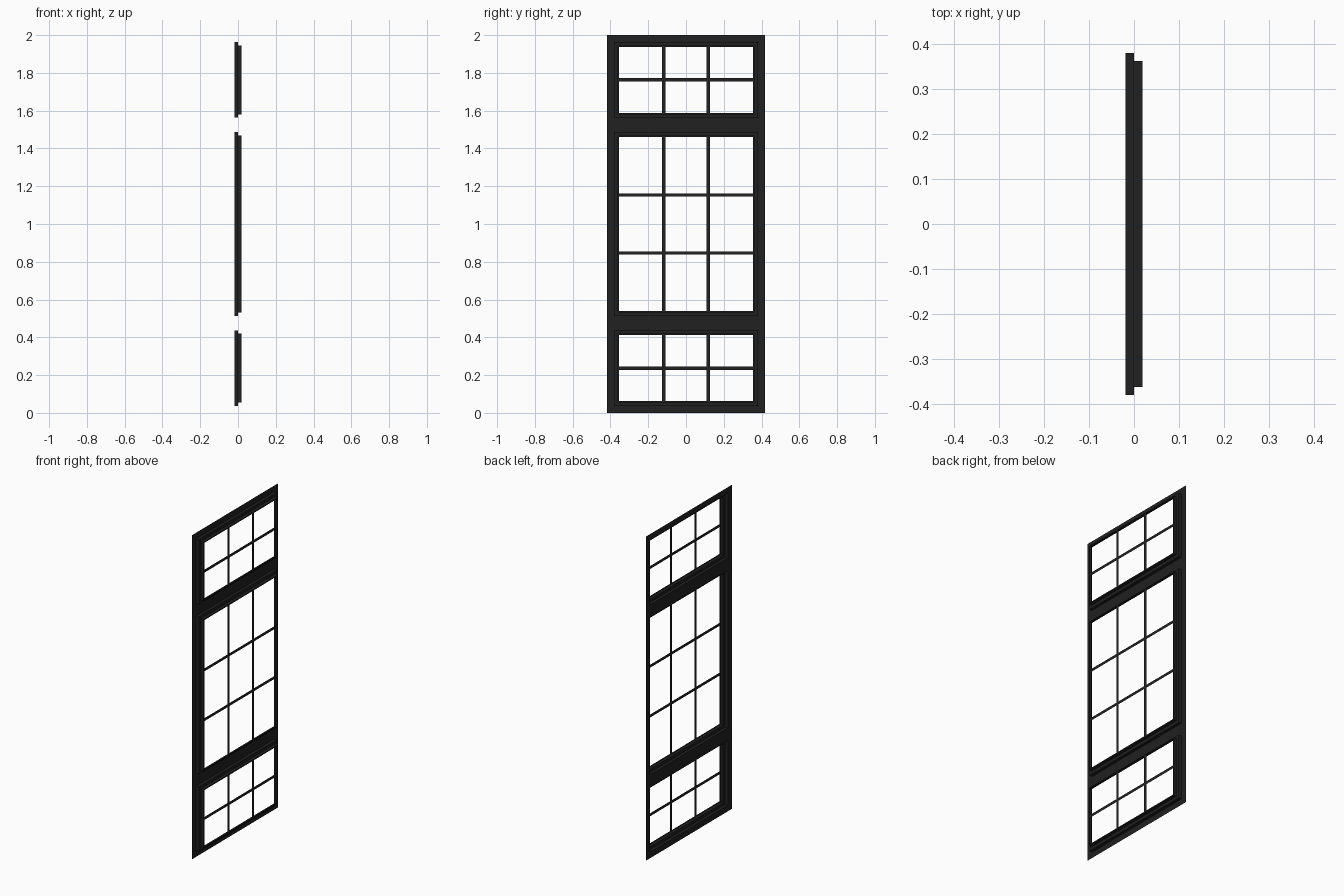
import bpy, bmesh

if "Cube" in bpy.data.objects:
    bpy.data.objects.remove(bpy.data.objects["Cube"])

dark = bpy.data.materials.new("dark_metal")
dark.diffuse_color = (0.015, 0.015, 0.015, 1)
dark.use_nodes = True
dark.node_tree.nodes["Principled BSDF"].inputs["Base Color"].default_value = dark.diffuse_color

X0, XM, X1 = -0.019, 0.0, 0.019          # back plate, step, front ledge
HALF_W = 0.419                            # outer half width
HOLE, STEP, OPEN = 0.38, 0.362, 0.355     # half widths of the stepped recess
BAR = 0.009                               # half width of a glazing bar
# openings: name, bottom, top, number of pane rows
WINDOWS = [("lower", 0.062, 0.412, 2),
           ("middle", 0.539, 1.461, 3),
           ("upper", 1.588, 1.938, 2)]


def finish(name, bm):
    bmesh.ops.remove_doubles(bm, verts=bm.verts, dist=1e-5)
    me = bpy.data.meshes.new(name)
    bm.to_mesh(me)
    bm.free()
    me.materials.append(dark)
    ob = bpy.data.objects.new(name, me)
    bpy.context.collection.objects.link(ob)
    return ob


def pierced_sheet(name, ys, zs, x):
    """Flat grid whose odd/odd cells are left open."""
    bm = bmesh.new()
    for i in range(len(ys) - 1):
        for j in range(len(zs) - 1):
            if i % 2 and j % 2:
                continue
            corners = [(ys[i], zs[j]), (ys[i + 1], zs[j]),
                       (ys[i + 1], zs[j + 1]), (ys[i], zs[j + 1])]
            bm.faces.new([bm.verts.new((x, y, z)) for y, z in corners])
    return finish(name, bm)


def stepped_recess(name, z0, z1, profile):
    """Rectangular rings bridged one to the next; profile = (x, half width)."""
    bm = bmesh.new()
    rings = []
    for x, h in profile:
        d = h - OPEN
        rings.append([bm.verts.new((x, y, z)) for y, z in
                      ((-h, z0 - d), (h, z0 - d), (h, z1 + d), (-h, z1 + d))])
    for a, b in zip(rings, rings[1:]):
        for i in range(4):
            k = (i + 1) % 4
            bm.faces.new((a[i], a[k], b[k], b[i]))
    return finish(name, bm)


def bar_lines(a, b, panes, edge):
    """Coordinates of the border and evenly spaced bars between a and b."""
    out = [a - edge, a]
    for n in range(1, panes):
        c = a + (b - a) * n / panes
        out += [c - BAR, c + BAR]
    return out + [b, b + edge]


# Surround: thin plate with three openings
d = HOLE - OPEN
zs = [0.0]
for _, z0, z1, _n in WINDOWS:
    zs += [z0 - d, z1 + d]
zs.append(2.0)
pierced_sheet("surround_plate", [-HALF_W, -HOLE, HOLE, HALF_W], zs, X0)

for name, z0, z1, rows in WINDOWS:
    # Stepped casing around each opening
    stepped_recess(name + "_casing", z0, z1,
                   [(X0, HOLE), (XM, HOLE), (XM, STEP), (X1, STEP)])
    # Front ledge and glazing bars
    e = STEP - OPEN
    pierced_sheet(name + "_glazing_bars", bar_lines(-OPEN, OPEN, 3, e),
                  bar_lines(z0, z1, rows, e), X1)
